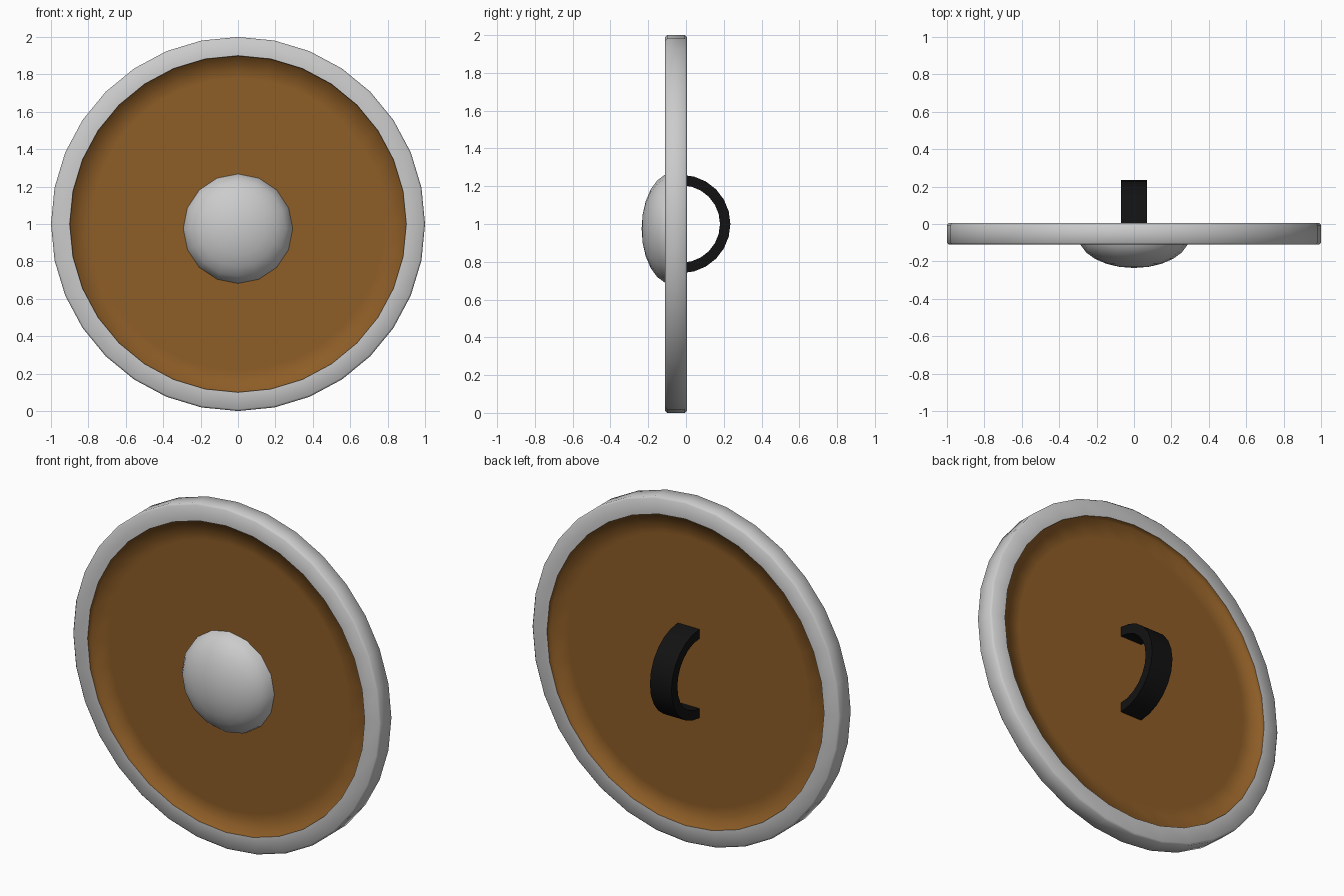
import bpy, bmesh, math

if "Cube" in bpy.data.objects:
    bpy.data.objects.remove(bpy.data.objects["Cube"])


def material(name, rgb):
    m = bpy.data.materials.new(name)
    m.diffuse_color = (*rgb, 1)
    m.use_nodes = True
    m.node_tree.nodes["Principled BSDF"].inputs["Base Color"].default_value = m.diffuse_color
    return m


def finish(name, bm, mat=None, angle=180):
    me = bpy.data.meshes.new(name)
    bm.to_mesh(me)
    bm.free()
    ob = bpy.data.objects.new(name, me)
    bpy.context.collection.objects.link(ob)
    if mat:
        me.materials.append(mat)
    bpy.ops.object.select_all(action='DESELECT')
    ob.select_set(True)
    bpy.context.view_layer.objects.active = ob
    bpy.ops.object.shade_smooth_by_angle(angle=math.radians(angle))
    return ob


def lathe(name, profile, sides, zc, mat=None, angle=180):
    """Spin (radius, y) points around the front-back axis at height zc."""
    bm = bmesh.new()
    rings = []
    for r, y in profile:
        if r == 0:
            rings.append([bm.verts.new((0, y, zc))] * sides)
        else:
            rings.append([bm.verts.new((r * math.cos(2 * math.pi * k / sides), y,
                                        zc + r * math.sin(2 * math.pi * k / sides)))
                          for k in range(sides)])
    for a, b in zip(rings, rings[1:]):
        for k in range(sides):
            n = (k + 1) % sides
            bm.faces.new(list(dict.fromkeys((a[k], b[k], b[n], a[n]))))
    return finish(name, bm, mat, angle)


wood = material("wood", (0.27, 0.11, 0.02))
leather = material("black_leather", (0.006, 0.006, 0.006))

# Metal rim
lathe("rim", [(0.9, -0.11), (0.99, -0.11), (1, -0.1), (1, -0.005), (0.99, 0.005), (0.9, 0.005)],
      32, 1.0, angle=50)

# Recessed wooden board, front and back skins
lathe("board_front", [(0, -0.08), (0.78, -0.08), (0.895, -0.08), (0.9, -0.11)], 32, 1.0, wood)
lathe("board_back", [(0.9, 0.005), (0.895, -0.025), (0.78, -0.025), (0, -0.025)], 32, 1.0, wood)

# Central boss, a flattened half sphere
boss = [(0 if i == 0 else 0.295 * math.sin(i * math.pi / 12),
         -0.07 - 0.165 * math.cos(i * math.pi / 12)) for i in range(7)]
lathe("boss", boss, 16, 0.975)

# Arched grip on the back
bm = bmesh.new()
sections = []
STEPS = 12
for i in range(STEPS + 1):
    t = -math.pi / 2 + math.pi * i / STEPS
    sections.append([bm.verts.new((x, -0.025 + r * math.cos(t), 1.0 + r * math.sin(t)))
                     for x, r in ((-0.07, 0.205), (0.07, 0.205), (0.07, 0.26), (-0.07, 0.26))])
for a, b in zip(sections, sections[1:]):
    for k in range(4):
        n = (k + 1) % 4
        bm.faces.new((a[k], a[n], b[n], b[k]))
bm.faces.new(sections[0])
bm.faces.new(sections[-1])
bmesh.ops.recalc_face_normals(bm, faces=bm.faces)
finish("grip", bm, leather, 40)
